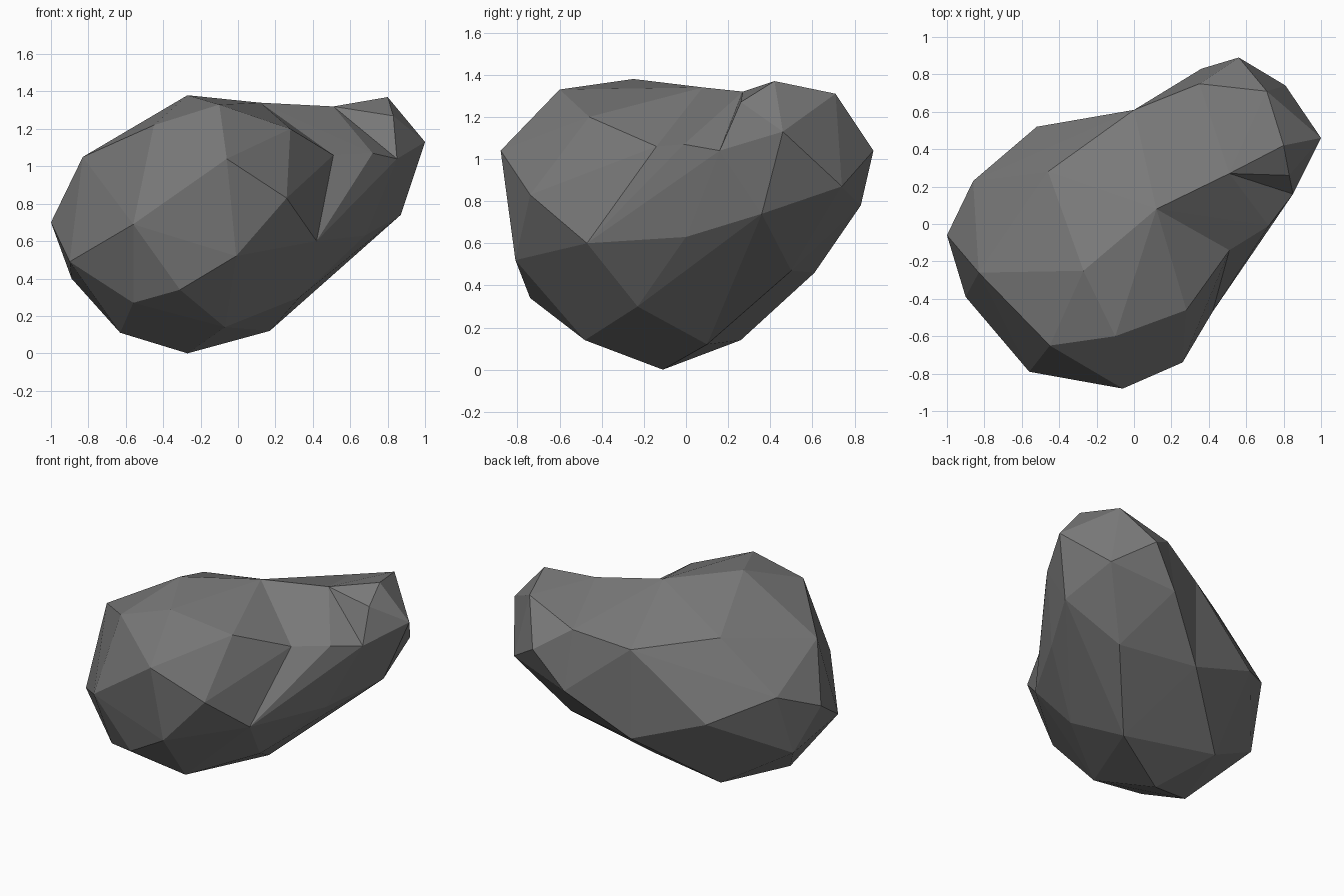
import bpy
import bmesh
from mathutils import Vector

default_cube = bpy.data.objects.get("Cube")
if default_cube:
    bpy.data.objects.remove(default_cube, do_unlink=True)

# Corner points of the boulder, in hundredths of a unit, grouped by region
underside = [(-27, -11, 0), (-63, -25, 11), (-7, -48, 14), (-45, 26, 14),
             (-56, -59, 27)]
front_bulge = [(-31, -74, 34), (-1, -81, 52), (-56, -79, 69), (26, -74, 83),
               (-6, -88, 104)]
broad_end = [(-90, -39, 49), (-89, 9, 40), (-100, -6, 70), (-83, -26, 105),
             (-86, 23, 83)]
back_side = [(-52, 52, 66), (-46, 28, 116)]
crown = [(-27, -25, 138), (-45, -65, 122), (-10, -60, 133), (28, -46, 120)]
# Ring shared by the body and the neck
waist = [(12, 8, 134), (51, -14, 106), (42, -47, 60), (33, -23, 30),
         (17, 10, 12), (0, 61, 46), (0, 61, 108)]
neck_front = [(72, -1, 107), (68, 0, 63)]
# Ring shared by the neck and the tip
collar = [(51, 27, 132), (85, 16, 104), (87, 36, 74), (54, 50, 47),
          (36, 83, 78), (35, 75, 118)]
tip_end = [(83, 26, 127), (80, 42, 137), (100, 46, 113), (81, 74, 87),
           (56, 89, 104), (71, 71, 131)]


def stone_material():
    material = bpy.data.materials.new("dark grey stone")
    colour = (0.19, 0.19, 0.19, 1)
    material.use_nodes = True
    material.diffuse_color = colour
    shader = next(node for node in material.node_tree.nodes
                  if node.type == "BSDF_PRINCIPLED")
    shader.inputs["Base Color"].default_value = colour
    shader.inputs["Roughness"].default_value = 0.9
    return material


def faceted_lump(name, *regions):
    """Make one flat-faced convex lump that wraps all the given corners."""
    bm = bmesh.new()
    for region in regions:
        for corner in region:
            bm.verts.new(Vector(corner) / 100)
    bmesh.ops.convex_hull(bm, input=list(bm.verts))
    loose = [vert for vert in bm.verts if not vert.link_faces]
    bmesh.ops.delete(bm, geom=loose, context="VERTS")
    bmesh.ops.recalc_face_normals(bm, faces=list(bm.faces))
    mesh = bpy.data.meshes.new(name)
    bm.to_mesh(mesh)
    bm.free()
    mesh.materials.append(stone)
    lump = bpy.data.objects.new(name, mesh)
    bpy.context.collection.objects.link(lump)
    return lump


# Three lumps: broad body, narrowing neck and raised tip
stone = stone_material()
boulder = faceted_lump("boulder", underside, front_bulge, broad_end,
                       back_side, crown, waist)
neck = faceted_lump("neck", waist, neck_front, collar)
tip = faceted_lump("tip", collar, tip_end)

# Fuse the lumps into a single stone
for lump in (neck, tip):
    fuse = boulder.modifiers.new("fuse " + lump.name, "BOOLEAN")
    fuse.operation = "UNION"
    fuse.solver = "EXACT"
    fuse.object = lump
depsgraph = bpy.context.evaluated_depsgraph_get()
fused = bpy.data.meshes.new_from_object(boulder.evaluated_get(depsgraph))
boulder.modifiers.clear()
boulder.data = fused
for lump in (neck, tip):
    bpy.data.objects.remove(lump, do_unlink=True)
